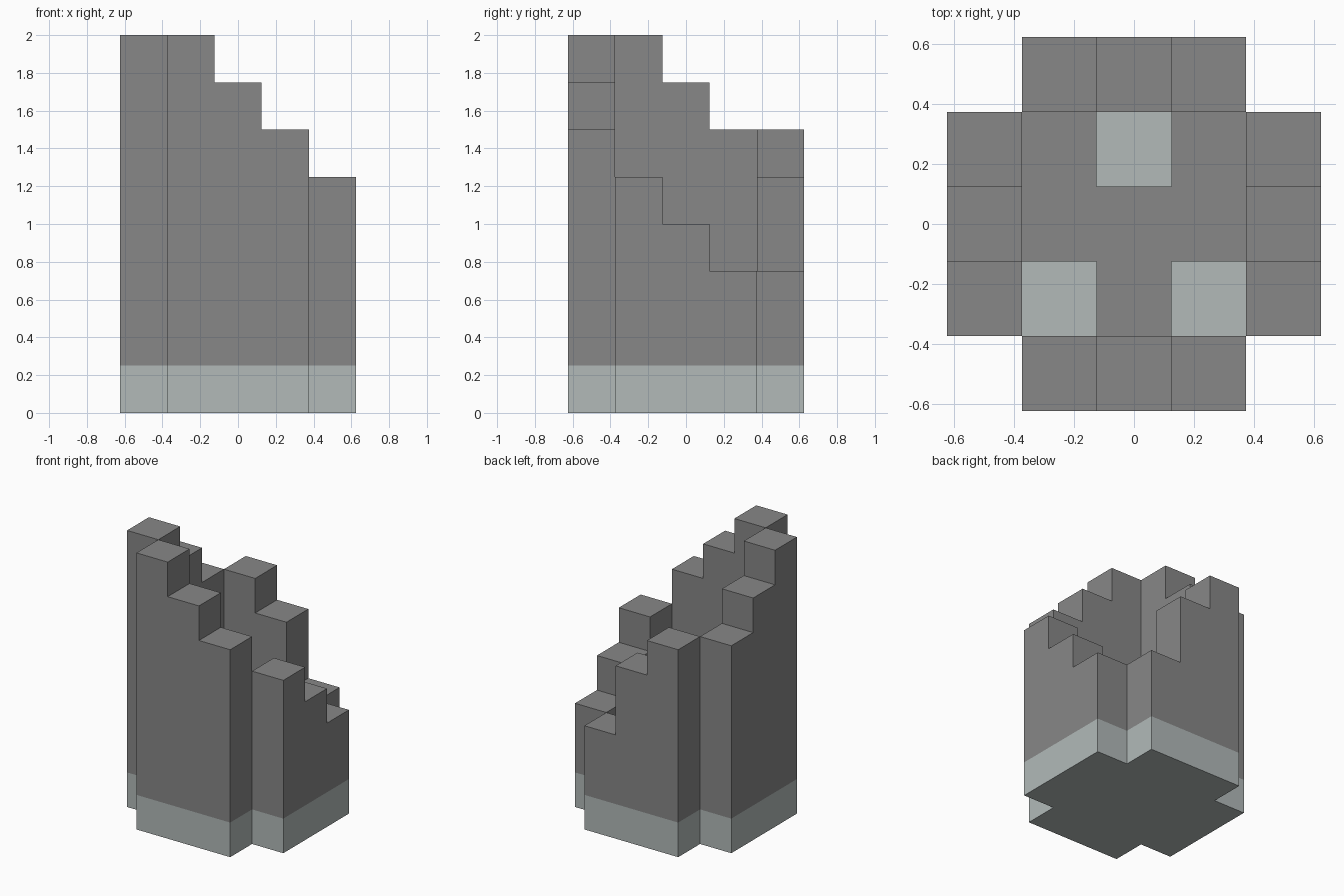
import bpy
import bmesh
from mathutils import Matrix, Vector

cube = bpy.data.objects.get("Cube")
if cube:
    bpy.data.objects.remove(cube, do_unlink=True)

U = 0.25            # size of one block
INNER = 1.5 * U     # half width of the inner shaft
OUTER = 2.5 * U     # half width of the whole tower


def make_material(name, rgb):
    mat = bpy.data.materials.new(name)
    mat.use_nodes = True
    mat.diffuse_color = (*rgb, 1)
    mat.node_tree.nodes["Principled BSDF"].inputs["Base Color"].default_value = (*rgb, 1)
    return mat


stone = make_material("grey stone", (0.242, 0.242, 0.242))
pale = make_material("pale stone", (0.445, 0.491, 0.485))


def extrude_outline(name, points, direction, mat):
    """Solid made by pushing a flat outline along a direction."""
    bm = bmesh.new()
    face = bm.faces.new([bm.verts.new(p) for p in points])
    result = bmesh.ops.extrude_face_region(bm, geom=[face], use_keep_orig=True)
    moved = [v for v in result["geom"] if isinstance(v, bmesh.types.BMVert)]
    bmesh.ops.translate(bm, verts=moved, vec=Vector(direction))
    bmesh.ops.recalc_face_normals(bm, faces=bm.faces)
    mesh = bpy.data.meshes.new(name)
    bm.to_mesh(mesh)
    bm.free()
    mesh.materials.append(mat)
    obj = bpy.data.objects.new(name, mesh)
    bpy.context.collection.objects.link(obj)
    return obj


def stepped_wall(name, heights, turns):
    """Wall of three columns, built at the front and turned about z."""
    points = [(-INNER, -OUTER, U)]
    for i, height in enumerate(heights):
        left = -INNER + i * U
        points += [(left, -OUTER, height), (left + U, -OUTER, height)]
    points.append((INNER, -OUTER, U))
    wall = extrude_outline(name, points, (0, U, 0), stone)
    wall.data.transform(Matrix.Rotation(turns * 1.5707963, 4, "Z"))


# Cross-shaped pale foundation
corner = [(OUTER, -INNER), (OUTER, INNER), (INNER, INNER)]
cross = []
for turn in range(4):
    spin = Matrix.Rotation(turn * 1.5707963, 3, "Z")
    cross += [spin @ Vector((x, y, 0)) for x, y in corner]
extrude_outline("foundation", cross, (0, 0, U), pale)

# Broken walls, each listed from its left end as seen from outside
stepped_wall("front_wall", (2.0, 1.75, 1.5), 0)
stepped_wall("left_wall", (1.25, 1.0, 0.75), 1)
stepped_wall("back_wall", (0.75, 1.25, 1.5), 2)
stepped_wall("right_wall", (1.5, 1.75, 2.0), 3)

# Inner floor with three notches that open onto the foundation
H = U / 2
half = [(H, -INNER), (H, -H), (INNER, -H), (INNER, INNER), (H, INNER), (H, H)]
outline = half + [(-x, y) for x, y in reversed(half)]
extrude_outline("inner_floor", [(x, y, U) for x, y in outline], (0, 0, U), stone)
